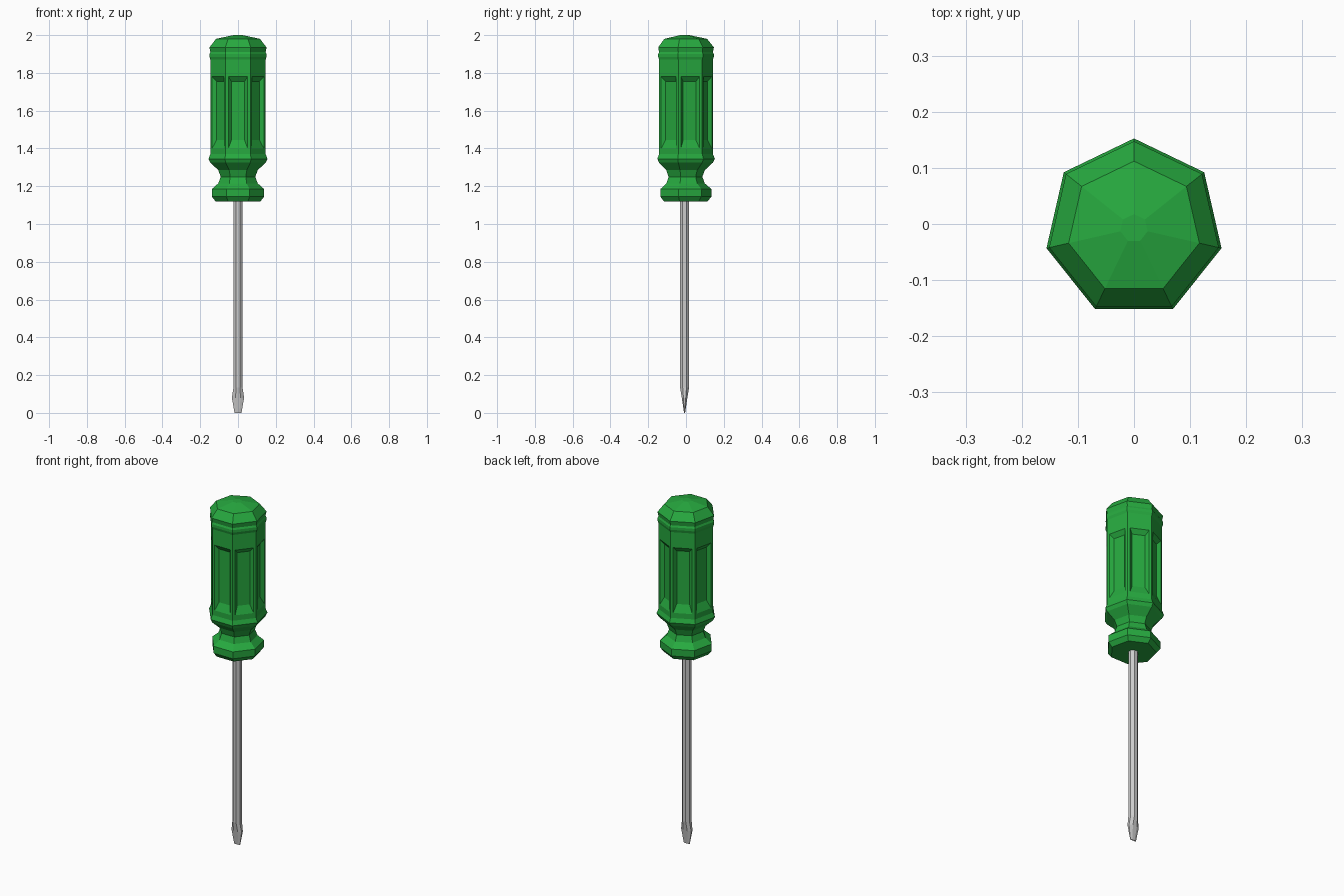
import bpy, bmesh
from math import pi, sin, cos

if "Cube" in bpy.data.objects:
    bpy.data.objects.remove(bpy.data.objects["Cube"])

CY = -0.0075  # axis offset that centres the seven-sided handle


def loft(sections, sides, start):
    """Stack polygon rings (z, rx, ry) into a closed solid."""
    bm = bmesh.new()
    rings = []
    for z, rx, ry in sections:
        rings.append([bm.verts.new((rx * cos(start + 2 * pi * i / sides),
                                    CY + ry * sin(start + 2 * pi * i / sides), z))
                      for i in range(sides)])
    for a, b in zip(rings, rings[1:]):
        for i in range(sides):
            j = (i + 1) % sides
            bm.faces.new((a[i], a[j], b[j], b[i]))
    bm.faces.new(rings[0][::-1])
    bm.faces.new(rings[-1])
    bmesh.ops.recalc_face_normals(bm, faces=bm.faces)
    return bm


def finish(bm, name):
    mesh = bpy.data.meshes.new(name)
    bm.to_mesh(mesh)
    bm.free()
    obj = bpy.data.objects.new(name, mesh)
    bpy.context.collection.objects.link(obj)
    return obj


def set_ends(faces, low, high):
    for f in faces:
        mid = f.calc_center_median().z
        for v in f.verts:
            v.co.z = high if v.co.z > mid else low


# Handle: heptagonal profile with neck, collar and domed cap
profile = [(1.12, 0.122), (1.145, 0.142), (1.185, 0.142), (1.215, 0.107),
           (1.25, 0.094), (1.285, 0.107), (1.325, 0.150), (1.345, 0.160),
           (1.37, 0.150), (1.87, 0.150), (1.885, 0.155), (1.90, 0.155),
           (1.91, 0.150), (1.935, 0.155), (1.98, 0.1195), (2.0, 0.025)]
bm = loft([(z, r, r) for z, r in profile], 7, pi / 2)

# Flutes: a recessed panel in each long face of the grip
grip = [f for f in bm.faces if abs(f.calc_center_median().z - 1.62) < 0.01]
bmesh.ops.inset_individual(bm, faces=grip, thickness=0.020)
set_ends(grip, 1.40, 1.78)
bmesh.ops.inset_individual(bm, faces=grip, thickness=0.023, depth=-0.018)
set_ends(grip, 1.445, 1.755)
handle = finish(bm, "handle")
green = bpy.data.materials.new("green_plastic")
green.diffuse_color = (0.02, 0.40, 0.05, 1)
green.use_nodes = True
green.node_tree.nodes["Principled BSDF"].inputs["Base Color"].default_value = green.diffuse_color
handle.data.materials.append(green)

# Shaft with flared, flattened blade tip
finish(loft([(0.0, 0.020, 0.003), (0.08, 0.035, 0.016), (0.135, 0.026, 0.026),
             (1.14, 0.026, 0.026)], 8, pi / 8), "shaft_and_blade")
